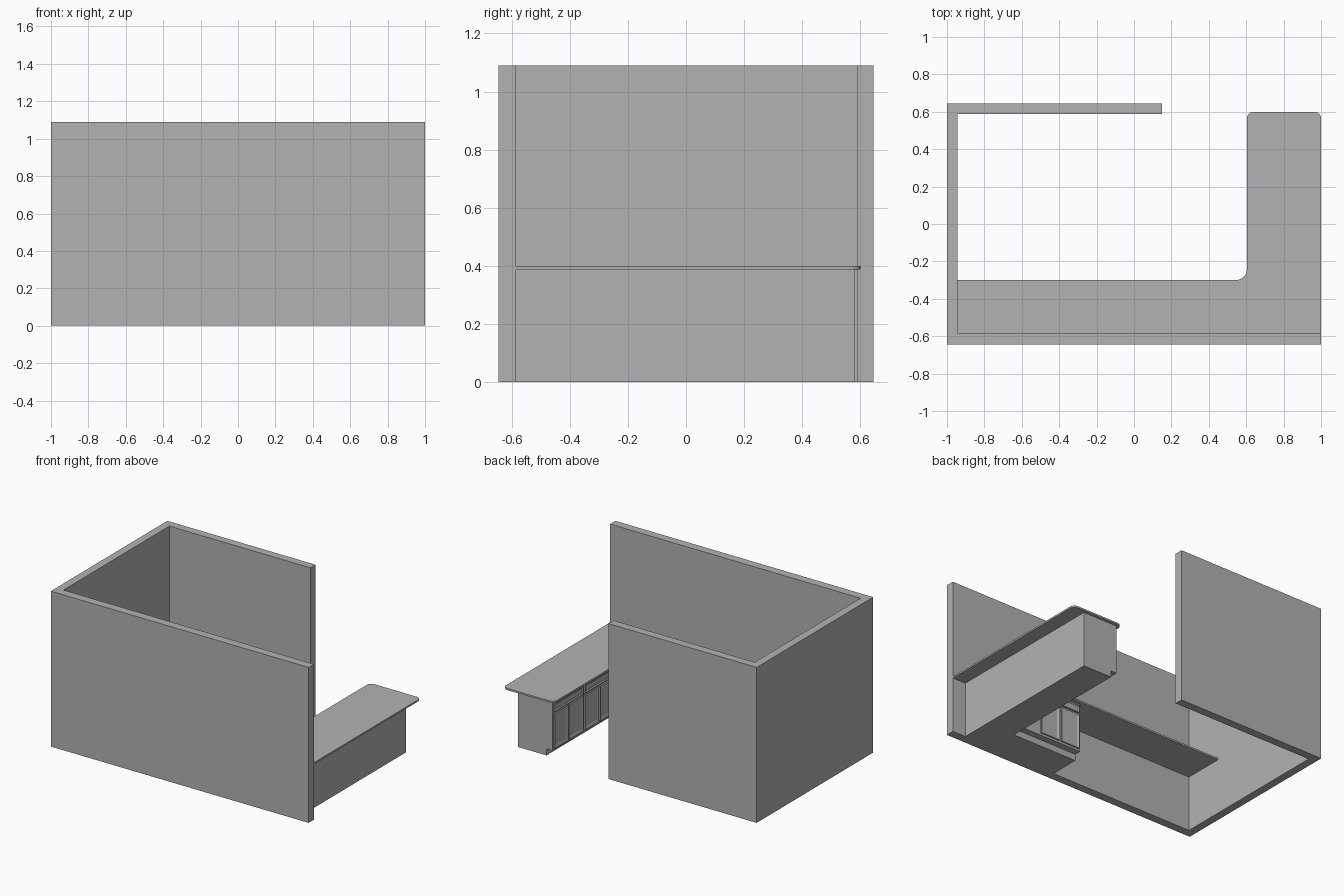
import bpy, bmesh
from mathutils import Vector

cube = bpy.data.objects.get("Cube")
if cube:
    bpy.data.objects.remove(cube, do_unlink=True)

grey = bpy.data.materials.new("plain_grey")
grey.use_nodes = True
grey.diffuse_color = (0.448, 0.448, 0.448, 1)
grey.node_tree.nodes["Principled BSDF"].inputs["Base Color"].default_value = grey.diffuse_color


def finish(bm, name):
    bmesh.ops.recalc_face_normals(bm, faces=bm.faces)
    mesh = bpy.data.meshes.new(name)
    bm.to_mesh(mesh)
    bm.free()
    mesh.materials.append(grey)
    obj = bpy.data.objects.new(name, mesh)
    bpy.context.collection.objects.link(obj)
    return obj


def prism(name, outline, z0, z1, rounded=()):
    """Extrude a plan outline; rounded lists (corner index, radius)."""
    bm = bmesh.new()
    base = bm.faces.new([bm.verts.new((x, y, z0)) for x, y in outline])
    up = bmesh.ops.extrude_face_region(bm, geom=[base], use_keep_orig=True)["geom"]
    top = [g for g in up if isinstance(g, bmesh.types.BMVert)]
    bmesh.ops.translate(bm, verts=top, vec=(0, 0, z1 - z0))
    for i, radius in rounded:
        corner = Vector(outline[i])
        edges = [e for e in bm.edges
                 if all((v.co.xy - corner).length < 1e-4 for v in e.verts)]
        bmesh.ops.bevel(bm, geom=edges, offset=radius, segments=6,
                        profile=0.5, affect='EDGES')
    return finish(bm, name)


def front_panel(name, origin, along, out, u0, u1, z0, z1, frame):
    """Framed door or drawer front with a recessed centre."""
    bm = bmesh.new()
    bmesh.ops.create_cube(bm, size=1)
    for v in bm.verts:
        u = u0 if v.co.x < 0 else u1
        depth = 0 if v.co.y < 0 else 0.01
        z = z0 if v.co.z < 0 else z1
        v.co = origin + along * u + out * depth + Vector((0, 0, z))
    bmesh.ops.recalc_face_normals(bm, faces=bm.faces)
    face = max(bm.faces, key=lambda f: f.normal.dot(out))
    bmesh.ops.inset_region(bm, faces=[face], thickness=frame)
    bmesh.ops.translate(bm, verts=face.verts, vec=out * -0.006)
    return finish(bm, name)


# Three-sided room wall
prism("walls", [(-1, -0.645), (1, -0.645), (1, -0.586), (-0.944, -0.586),
                (-0.944, 0.588), (0.15, 0.588), (0.15, 0.645), (-1, 0.645)], 0, 1.09)

# L-shaped worktop with rounded corners
prism("worktop", [(-0.944, -0.586), (1, -0.586), (1, 0.6), (0.604, 0.6),
                  (0.604, -0.3), (-0.944, -0.3)], 0.388, 0.4,
      [(2, 0.035), (3, 0.035), (4, 0.06)])


# Base cabinets and recessed plinth
def cabinet_plan(front_x, front_y):
    return [(0.17, -0.586), (0.898, -0.586), (0.898, 0.58),
            (front_x, 0.58), (front_x, front_y), (0.17, front_y)]


prism("base_cabinet", cabinet_plan(0.63, -0.326), 0.045, 0.388)
prism("plinth", cabinet_plan(0.676, -0.372), 0, 0.045)

# Drawer and double doors on each cabinet unit
WIDTH, GAP = 0.34, 0.012
X, Y = Vector((1, 0, 0)), Vector((0, 1, 0))
units = [("peninsula_end", Vector((0.63, 0.58, 0)), -Y, -X),
         ("peninsula_middle", Vector((0.63, 0.58 - WIDTH, 0)), -Y, -X),
         ("front_run", Vector((0.17, -0.326, 0)), X, Y)]
for unit, origin, along, out in units:
    mid = WIDTH / 2
    front_panel(unit + "_drawer", origin, along, out,
                GAP, WIDTH - GAP, 0.318, 0.372, 0.012)
    for side, u0, u1 in (("first", GAP, mid - GAP / 2),
                         ("second", mid + GAP / 2, WIDTH - GAP)):
        front_panel(f"{unit}_{side}_door", origin, along, out,
                    u0, u1, 0.06, 0.304, 0.025)
